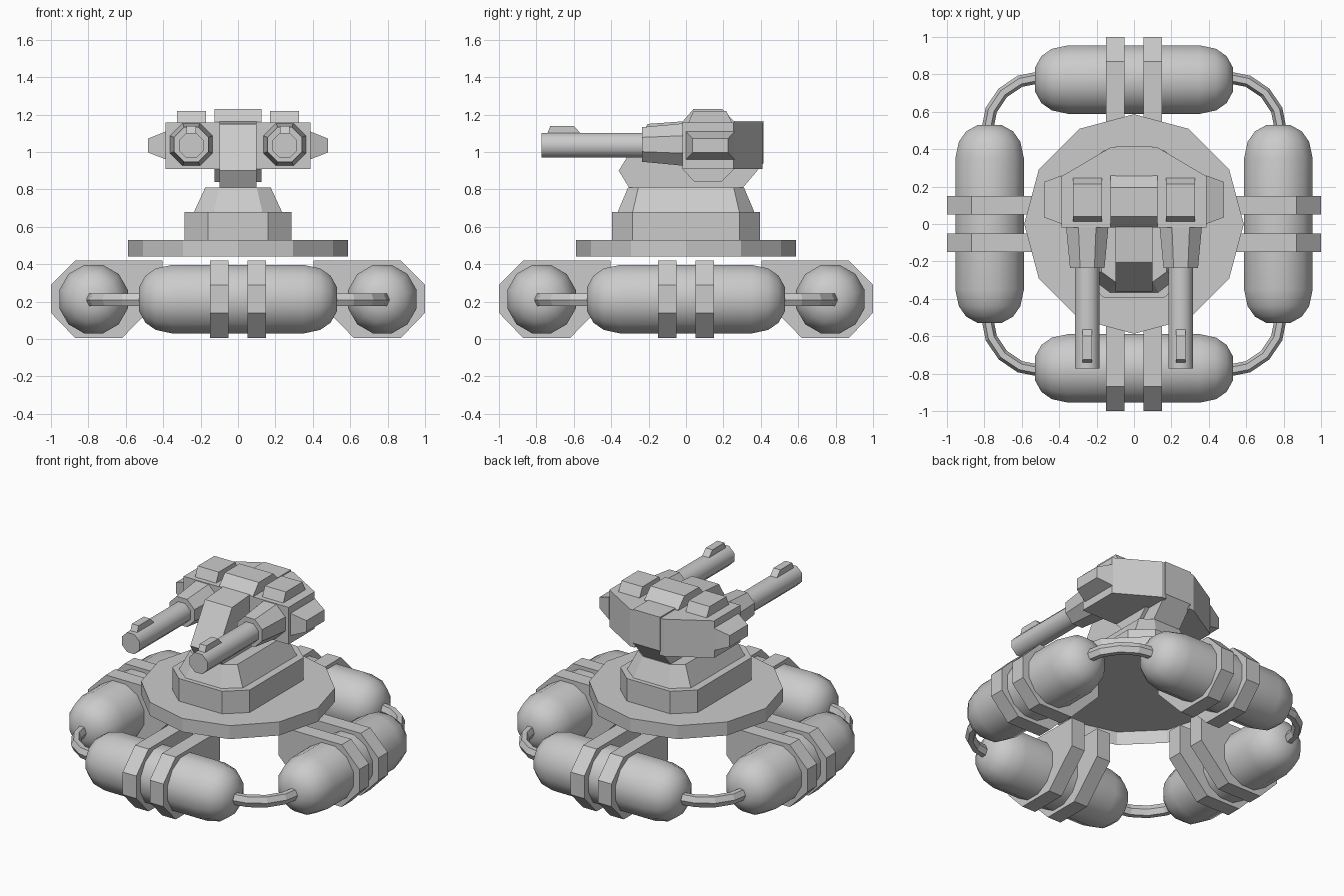
import bpy, bmesh
from math import pi, cos, sin
from mathutils import Matrix, Vector

if "Cube" in bpy.data.objects:
    bpy.data.objects.remove(bpy.data.objects["Cube"])


def finish(name, bm, rot=0.0, smooth=False):
    bmesh.ops.recalc_face_normals(bm, faces=bm.faces)
    me = bpy.data.meshes.new(name)
    bm.to_mesh(me)
    bm.free()
    me.transform(Matrix.Rotation(rot, 4, 'Z'))
    ob = bpy.data.objects.new(name, me)
    bpy.context.collection.objects.link(ob)
    if smooth:
        bpy.context.view_layer.objects.active = ob
        ob.select_set(True)
        bpy.ops.object.shade_smooth_by_angle(angle=pi / 3.5)
        ob.select_set(False)
    return ob


def loft(name, rings, rot=0.0, smooth=False, caps=(True, True)):
    """Skin a list of equal-sized point rings and cap the ends."""
    bm = bmesh.new()
    vs = [[bm.verts.new(p) for p in r] for r in rings]
    n = len(vs[0])
    for a, b in zip(vs, vs[1:]):
        for i in range(n):
            j = (i + 1) % n
            bm.faces.new((a[i], a[j], b[j], b[i]))
    if caps[0]:
        bm.faces.new(vs[0])
    if caps[1]:
        bm.faces.new(vs[-1])
    return finish(name, bm, rot, smooth)


def prism_x(name, prof, x0, x1, rot=0.0):
    """Extrude a (y, z) profile along x."""
    return loft(name, [[(x, y, z) for y, z in prof] for x in (x0, x1)], rot)


def ring_x(x, cy, cz, r, n):
    return [(x, cy + r * cos(2 * pi * (i + .5) / n), cz + r * sin(2 * pi * (i + .5) / n))
            for i in range(n)]


def ring_y(cx, y, cz, r, n):
    return [(cx + r * cos(2 * pi * (i + .5) / n), y, cz + r * sin(2 * pi * (i + .5) / n))
            for i in range(n)]


def octagon(hx, hy, fx, sy, z):
    """Chamfered rectangle: half sizes hx, hy; front half-width fx, side half-length sy."""
    return [(fx, -hy, z), (hx, -sy, z), (hx, sy, z), (fx, hy, z),
            (-fx, hy, z), (-hx, sy, z), (-hx, -sy, z), (-fx, -hy, z)]


# floats, straps and corner links, four times around
half = [(.35, .19), (.44, .17), (.495, .13), (.53, .065)]
float_prof = [(-x, r) for x, r in reversed(half)] + half
strap_prof = [(-1, .14), (-1, .29), (-.87, .42), (-.405, .42),
              (-.405, .225), (-.62, .005), (-.87, .005)]
for k in range(4):
    a = k * pi / 2
    loft(f"float_{k}", [ring_x(x, -.772, .213, r, 12) for x, r in float_prof], a, True)
    for s, x in enumerate((-.15, .05)):
        prism_x(f"float_strap_{k}_{s}", strap_prof, x, x + .1, a)
    link = []
    for i in range(5):
        t = i * pi / 8
        d = Vector((cos(t), sin(t), 0))
        c = Vector((.5, .5, .21)) + d * .285
        link.append([c + d * .032 * cos(j * pi / 3) + Vector((0, 0, .04 * sin(j * pi / 3)))
                     for j in range(6)])
    loft(f"corner_link_{k}", link, a)

# deck, open underneath
loft("deck", [[(.587 * cos(i * pi / 6), .587 * sin(i * pi / 6), z) for i in range(12)]
              for z in (.44, .53)], caps=(False, True))

# pedestal
loft("pedestal_base", [octagon(.285, .395, .16, .285, z) for z in (.53, .68)])
loft("pedestal_taper", [octagon(.235, .365, .13, .285, .68),
                        octagon(.175, .31, .10, .255, .81)])

# turret core and hub
prism_x("turret_core", [(-.305, .81), (-.36, .90), (-.205, 1.15), (0, 1.165),
                        (.415, 1.165), (.415, .94), (.305, .81)], -.1, .1)
prism_x("turret_hub", [(-.02, .91), (.045, .84), (.19, .84), (.26, .91),
                       (.26, 1.16), (.195, 1.23), (.04, 1.23), (-.02, 1.16)], -.125, .125)

# gun sides, mirrored
for side, s in (("left", -1), ("right", 1)):
    # gun block with a slanted back
    block = [(.09, -.02), (.387, -.02), (.387, .255), (.125, .41), (.09, .41)]
    loft(f"gun_block_{side}", [[(s * x, y, z) for x, y in block] for z in (.91, 1.157)])
    # roof hatch
    prism_x(f"roof_hatch_{side}", [(.01, 1.15), (.04, 1.22), (.215, 1.22), (.25, 1.15)],
            s * .17, s * .325)
    # side boss
    loft(f"side_boss_{side}",
         [[(s * x, y0, z0), (s * x, y1, z0), (s * x, y1, z1), (s * x, y0, z1)]
          for x, y0, y1, z0, z1 in ((.385, 0, .26, .96, 1.11), (.48, .035, .225, .997, 1.072))])
    # barrel sleeve and barrel
    cx = s * .25
    loft(f"barrel_sleeve_{side}", [ring_y(cx, -.02, 1.04, .122, 8),
                                   ring_y(cx, -.235, 1.04, .1, 8)])
    loft(f"barrel_{side}", [ring_y(cx, -.2, 1.035, .071, 8),
                            ring_y(cx, -.773, 1.035, .071, 8)], smooth=True)
    # sight on the barrel
    prism_x(f"barrel_sight_{side}", [(-.745, 1.09), (-.725, 1.14), (-.6, 1.14), (-.555, 1.09)],
            cx - .025, cx + .025)
